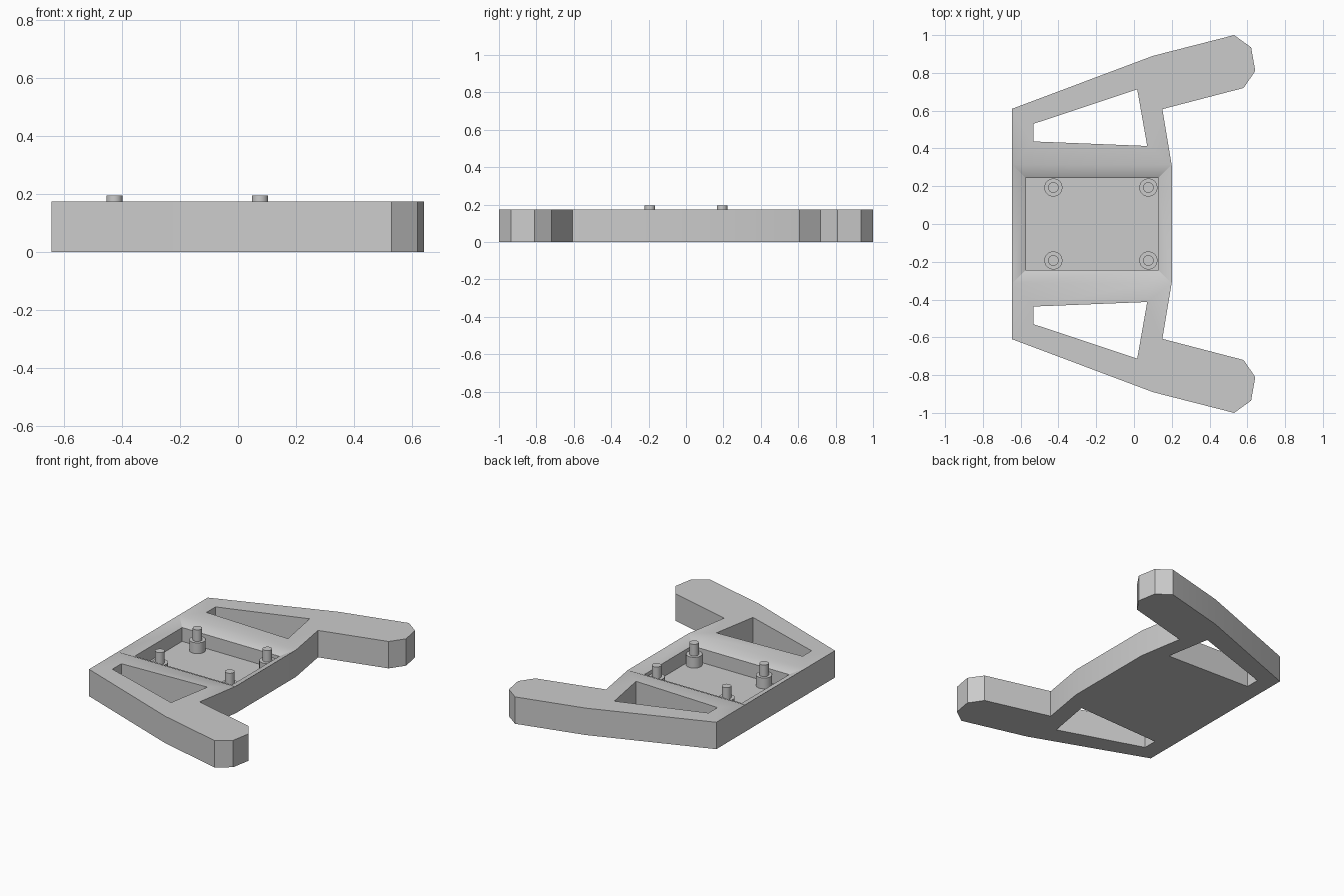
import bpy
import bmesh
import math

if "Cube" in bpy.data.objects:
    bpy.data.objects.remove(bpy.data.objects["Cube"], do_unlink=True)

HEIGHT, FLOOR, LIP = 0.175, 0.05, 0.14

grey = bpy.data.materials.new("plain grey")
grey.use_nodes = True
grey.diffuse_color = (0.6, 0.6, 0.6, 1)
grey.node_tree.nodes["Principled BSDF"].inputs["Base Color"].default_value = (0.6, 0.6, 0.6, 1)


def loft(name, lower, upper, z0, z1):
    """Solid between two outlines with equal point counts."""
    bm = bmesh.new()
    a = [bm.verts.new((x, y, z0)) for x, y in lower]
    b = [bm.verts.new((x, y, z1)) for x, y in upper]
    bm.faces.new(a)
    bm.faces.new(b)
    for i in range(len(a)):
        j = (i + 1) % len(a)
        bm.faces.new((a[i], a[j], b[j], b[i]))
    bmesh.ops.recalc_face_normals(bm, faces=bm.faces)
    mesh = bpy.data.meshes.new(name)
    bm.to_mesh(mesh)
    bm.free()
    obj = bpy.data.objects.new(name, mesh)
    bpy.context.collection.objects.link(obj)
    return obj


def rectangle(x0, x1, y):
    return [(x0, -y), (x1, -y), (x1, y), (x0, y)]


def cut(body, cutter):
    """Subtract the cutter for good and discard it."""
    mod = body.modifiers.new("cut", "BOOLEAN")
    mod.object, mod.operation, mod.solver = cutter, "DIFFERENCE", "EXACT"
    graph = bpy.context.evaluated_depsgraph_get()
    mesh = bpy.data.meshes.new_from_object(body.evaluated_get(graph))
    body.modifiers.clear()
    body.data = mesh
    bpy.data.objects.remove(cutter, do_unlink=True)


def finish(obj):
    obj.data.materials.clear()
    obj.data.materials.append(grey)
    bpy.ops.object.select_all(action="DESELECT")
    obj.select_set(True)
    bpy.context.view_layer.objects.active = obj
    bpy.ops.object.shade_smooth_by_angle(angle=math.radians(30))


# Frame with two forward arms, mirrored across y = 0
half = [(-0.645, 0.61), (0.10, 0.89), (0.53, 1.0), (0.62, 0.935),
        (0.642, 0.81), (0.58, 0.72), (0.15, 0.608), (0.20, 0.31)]
outline = half + [(x, -y) for x, y in reversed(half)]
frame = loft("frame", outline, outline, 0, HEIGHT)

# Triangular openings in the arms
opening = [(-0.533, 0.53), (-0.533, 0.437), (0.07, 0.413), (0.017, 0.713)]
for side in (1, -1):
    hole = [(x, y * side) for x, y in opening]
    cut(frame, loft("opening_cutter", hole, hole, -0.1, 0.3))

# Central tray with straight walls and a sloping border
x0, x1, y1 = -0.572, 0.127, 0.243
tray = rectangle(x0, x1, y1)
cut(frame, loft("tray_cutter", tray, tray, FLOOR, 0.3))
run = 0.142
wide = rectangle(x0 - run, x1 + run, y1 + run)
cut(frame, loft("border_cutter", tray, wide, LIP, LIP + 0.07))
finish(frame)

# Four stepped mounting posts
for x, end in ((-0.427, "rear"), (0.076, "front")):
    for y, side in ((0.193, "left"), (-0.193, "right")):
        for part, radius, top in (("standoff", 0.048, 0.12), ("pin", 0.028, 0.195)):
            bottom = FLOOR - 0.01
            bpy.ops.mesh.primitive_cylinder_add(
                vertices=32, radius=radius, depth=top - bottom,
                location=(x, y, (top + bottom) / 2))
            post = bpy.context.object
            post.name = f"{end}_{side}_{part}"
            finish(post)
